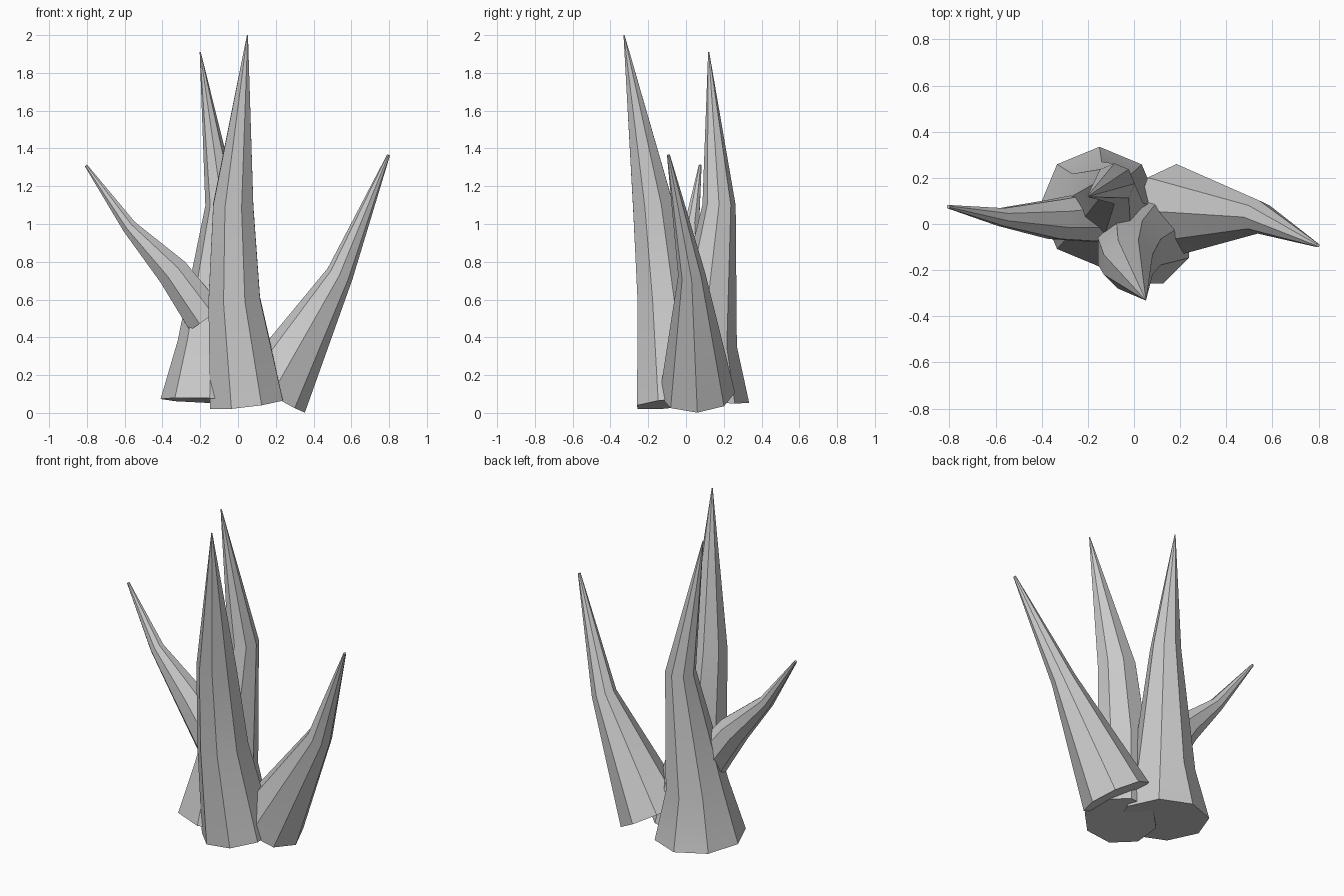
import bpy, bmesh, math
from mathutils import Vector

if "Cube" in bpy.data.objects:
    bpy.data.objects.remove(bpy.data.objects["Cube"])

SIDES = 8

def spike(name, rings, phase=0.0):
    """Capped, tapered tube through (x, y, z, radius) rings, square to its path."""
    pts = [Vector(r[:3]) for r in rings]
    bm = bmesh.new()
    loops = []
    for i, r in enumerate(rings):
        d = (pts[min(i + 1, len(pts) - 1)] - pts[max(i - 1, 0)]).normalized()
        v = d.cross(Vector((1, 0, 0))) if abs(d.x) < 0.3 else d.cross(Vector((0, 1, 0)))
        v.normalize()
        u = v.cross(d)
        loops.append([bm.verts.new(pts[i] + r[3] * (math.cos(a) * u + math.sin(a) * v))
                      for a in (phase + 2 * math.pi * k / SIDES for k in range(SIDES))])
    for lo, hi in zip(loops, loops[1:]):
        for k in range(SIDES):
            n = (k + 1) % SIDES
            bm.faces.new((lo[k], lo[n], hi[n], hi[k]))
    bm.faces.new(loops[0])
    bm.faces.new(loops[-1])
    bmesh.ops.recalc_face_normals(bm, faces=bm.faces)
    me = bpy.data.meshes.new(name)
    bm.to_mesh(me)
    bm.free()
    ob = bpy.data.objects.new(name, me)
    bpy.context.collection.objects.link(ob)
    bpy.ops.object.select_all(action='DESELECT')
    ob.select_set(True)
    bpy.context.view_layer.objects.active = ob
    bpy.ops.object.shade_smooth_by_angle(angle=math.radians(30))
    return ob

# Tall front spike, leaning forward
spike("front_spike", [(0.045, -0.065, 0.05, 0.21), (-0.02, -0.12, 0.6, 0.148),
                      (-0.025, -0.175, 1.1, 0.115), (0.05, -0.328, 2.0, 0.003)], math.pi / 8)
# Tall back spike with a wide foot
spike("back_spike", [(-0.15, 0.075, 0.065, 0.26), (-0.14, 0.09, 0.37, 0.18),
                     (-0.085, 0.175, 1.1, 0.088), (-0.2, 0.12, 1.91, 0.003)])
# Side branch growing out of the back spike
spike("left_branch", [(-0.17, 0.03, 0.5, 0.115), (-0.345, 0.02, 0.745, 0.092),
                      (-0.575, 0.03, 0.985, 0.042), (-0.805, 0.075, 1.31, 0.008)], math.pi / 8)
# Curved spike leaning to the right
spike("right_spike", [(0.18, 0.06, 0.1, 0.2), (0.54, 0.03, 0.735, 0.072),
                      (0.797, -0.093, 1.365, 0.008)])
